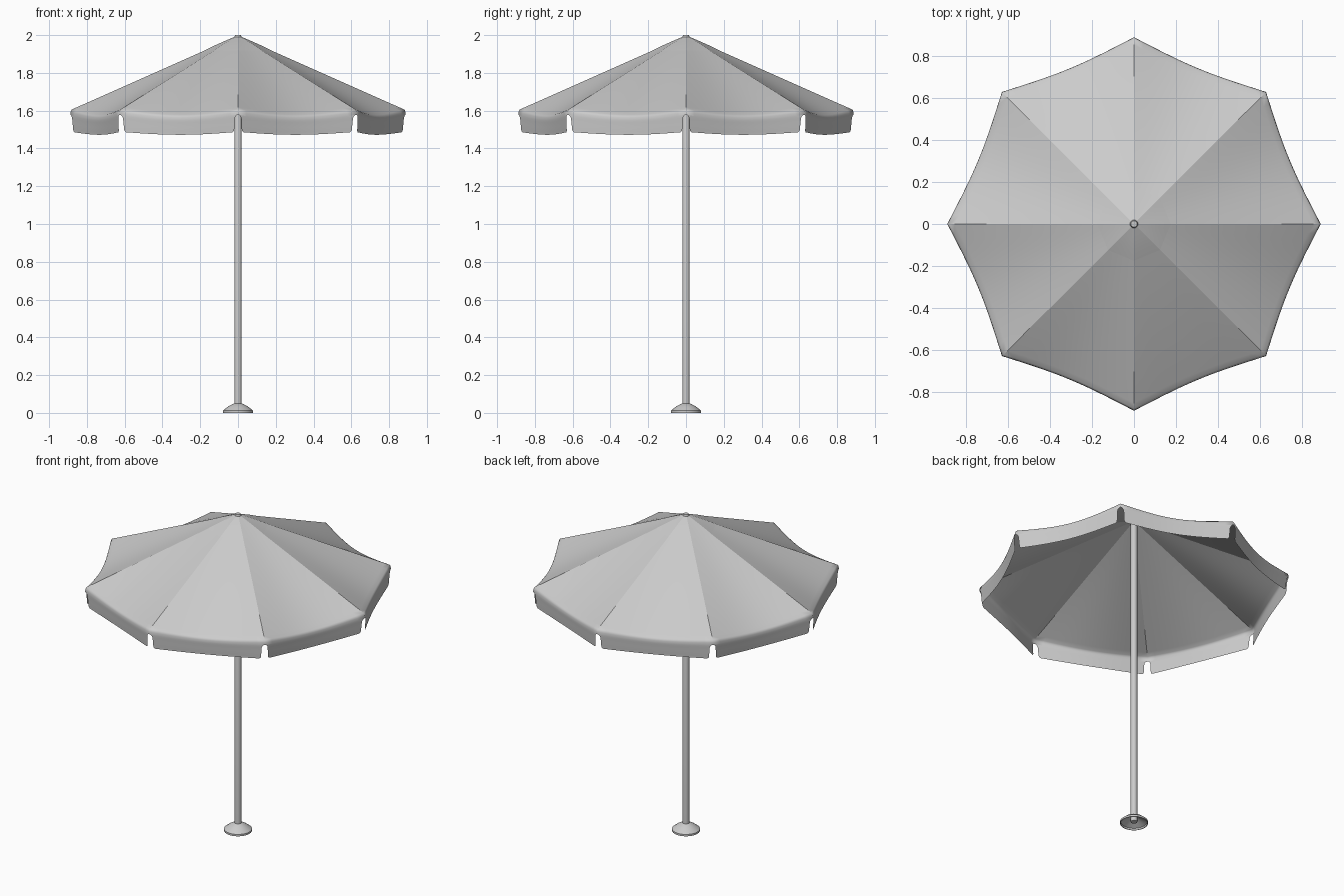
import bpy, bmesh
from math import sin, cos, pi
from mathutils import Vector

if "Cube" in bpy.data.objects:
    bpy.data.objects.remove(bpy.data.objects["Cube"])

SIDES, COLS = 8, 14
APEX_Z, RIM_Z, RIM_R = 1.997, 1.607, 0.878


def add_object(name, bm):
    mesh = bpy.data.meshes.new(name)
    bm.to_mesh(mesh)
    bm.free()
    obj = bpy.data.objects.new(name, mesh)
    bpy.context.collection.objects.link(obj)
    return obj


def rib(i, r):
    a = 2 * pi * i / SIDES
    return Vector((r * cos(a), r * sin(a), 0))


def cloth_point(i, s, u, drop=0.0, out=0.0, inset=0.0, lift=0.0):
    """Point on panel i: s runs apex to rim, u runs rib to rib."""
    u = 0.5 + (u - 0.5) * (1 - 2 * inset)
    sag = sin(pi * u)
    p = rib(i, RIM_R * s + out).lerp(rib(i + 1, RIM_R * s + out), u)
    p -= p.normalized() * 0.02 * sag * s ** 2
    p.z = APEX_Z + (RIM_Z - APEX_Z) * s - 0.03 * sag * s ** 2
    p.z += lift - drop * (1 - 0.12 * sag)
    return p


def cloth(name, rows):
    bm = bmesh.new()
    for i in range(SIDES):
        grid = [[bm.verts.new(cloth_point(i, u=c / COLS, **row))
                 for c in range(COLS + 1)] for row in rows]
        for a, b in zip(grid, grid[1:]):
            for c in range(COLS):
                bm.faces.new((a[c], b[c], b[c + 1], a[c + 1])).smooth = True
    # Join the panels and keep the rib seams crisp
    seams = [v for v in bm.verts if v.is_boundary]
    bmesh.ops.remove_doubles(bm, verts=seams, dist=0.0002)
    for e in bm.edges:
        a, b = (v.co for v in e.verts)
        d = (b - a)
        on_rib = abs(a.x * b.y - a.y * b.x) < 1e-6 and d.xy.length > 0.01
        ang = (Vector((b.x, b.y)).angle_signed(Vector((1, 0)), 0)) / (pi / 4)
        if on_rib and abs(ang - round(ang)) < 0.01:
            e.smooth = False
    return add_object(name, bm)


def lathe(name, profile, steps=32):
    bm = bmesh.new()
    verts = [bm.verts.new((r, 0, z)) for r, z in profile]
    edges = [bm.edges.new(p) for p in zip(verts, verts[1:])]
    bmesh.ops.spin(bm, geom=verts + edges, cent=(0, 0, 0), axis=(0, 0, 1),
                   angle=2 * pi, steps=steps)
    bmesh.ops.remove_doubles(bm, verts=bm.verts, dist=1e-5)
    bmesh.ops.recalc_face_normals(bm, faces=bm.faces)
    obj = add_object(name, bm)
    bpy.ops.object.select_all(action='DESELECT')
    obj.select_set(True)
    bpy.context.view_layer.objects.active = obj
    bpy.ops.object.shade_smooth_by_angle()
    return obj


# Canopy with rolled rim and a hanging valance notched at every rib
rows = [dict(s=s) for s in (0.012, 0.1, 0.2, 0.35, 0.5, 0.65, 0.8, 0.9, 0.97, 1)]
rows += [dict(s=1, drop=d, out=o, inset=n) for d, o, n in (
    (0.006, 0.006, 0), (0.015, 0.009, 0), (0.028, 0.010, 0),
    (0.030, 0.010, 0.012), (0.036, 0.010, 0.022), (0.046, 0.009, 0.028),
    (0.075, 0.007, 0.030), (0.105, 0.005, 0.032), (0.114, 0.004, 0.036),
    (0.119, 0.004, 0.048))]
cloth("canopy", rows)

# Small cap lying over the peak
cloth("top_cap", [dict(s=s, lift=h) for s, h in
                  ((0.012, 0.002), (0.08, 0.003), (0.14, 0.003), (0.2, 0.001))])

# Pole
lathe("pole", [(0, 0.01), (0.019, 0.01), (0.019, 1.99), (0.015, 2.0), (0, 2.0)], 24)

# Hollow domed foot
lathe("base", [(0.019, 0.038), (0.05, 0.022), (0.074, 0.010), (0.076, 0.0),
               (0.080, 0.0), (0.080, 0.012), (0.055, 0.032), (0.030, 0.046),
               (0.019, 0.050)])
